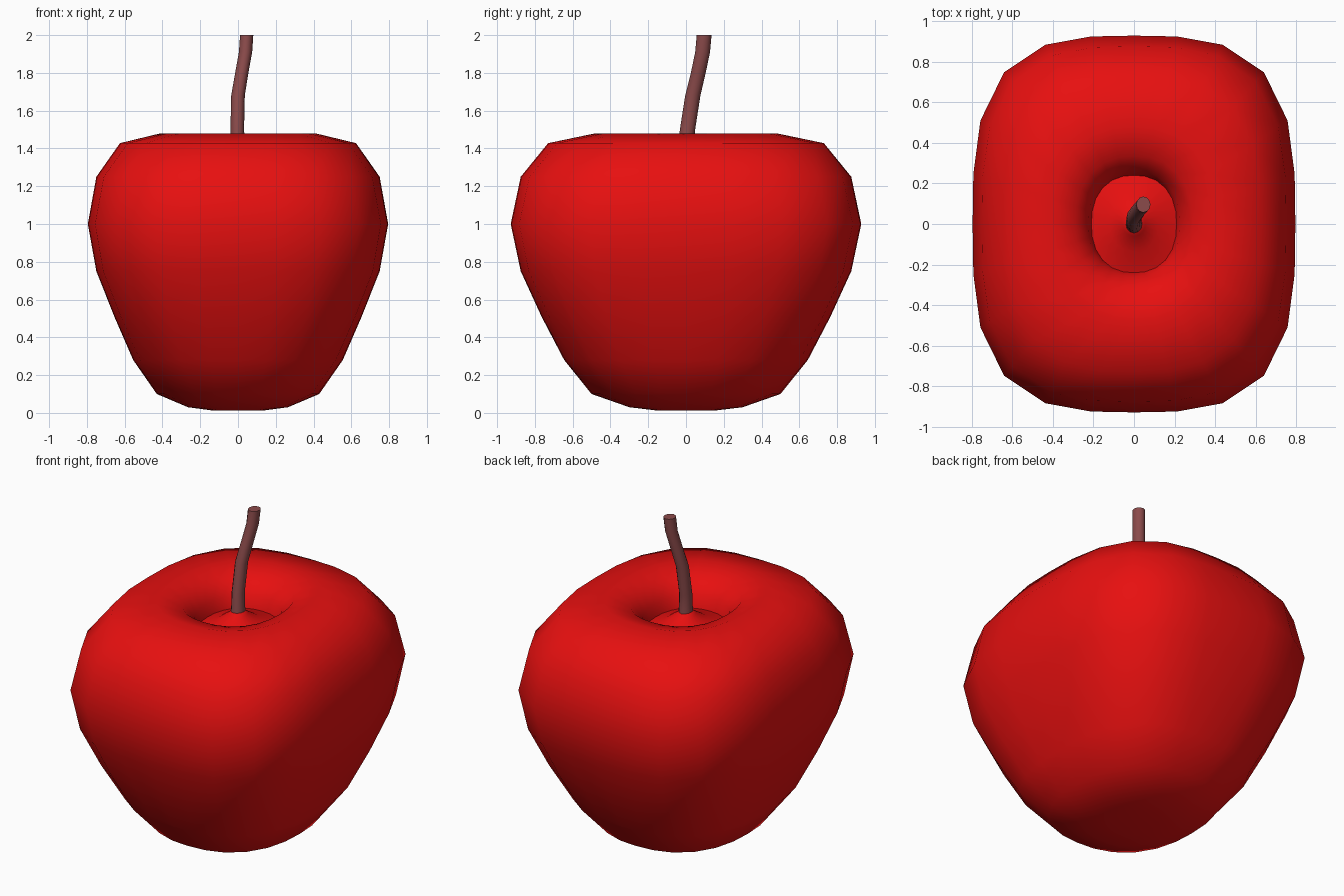
import bpy, bmesh
from math import sin, cos, pi, radians

if "Cube" in bpy.data.objects:
    bpy.data.objects.remove(bpy.data.objects["Cube"])


def material(name, color):
    m = bpy.data.materials.new(name)
    m.diffuse_color = color
    m.use_nodes = True
    m.node_tree.nodes["Principled BSDF"].inputs["Base Color"].default_value = m.diffuse_color
    return m


def loft(name, rings, mat):
    """Skin equal-sized rings of points and cap both ends."""
    bm = bmesh.new()
    loops = [[bm.verts.new(p) for p in ring] for ring in rings]
    n = len(loops[0])
    for a, b in zip(loops, loops[1:]):
        for i in range(n):
            j = (i + 1) % n
            bm.faces.new((a[i], a[j], b[j], b[i]))
    for loop in (loops[0], loops[-1]):
        cap = bm.faces.new(loop)
        bmesh.ops.poke(bm, faces=[cap])
    bmesh.ops.recalc_face_normals(bm, faces=bm.faces[:])
    me = bpy.data.meshes.new(name)
    bm.to_mesh(me)
    bm.free()
    ob = bpy.data.objects.new(name, me)
    bpy.context.collection.objects.link(ob)
    me.materials.append(mat)
    bpy.ops.object.select_all(action='DESELECT')
    ob.select_set(True)
    bpy.context.view_layer.objects.active = ob
    bpy.ops.object.shade_smooth_by_angle(angle=radians(60))
    return ob


def rounded_ring(a, b, z, e, n=24):
    """Superellipse ring with half-widths a, b and exponent e."""
    pts = []
    for i in range(n):
        t = 2 * pi * i / n
        c, s = cos(t), sin(t)
        r = (abs(c) ** e + abs(s) ** e) ** (-1 / e)
        pts.append((a * r * c, b * r * s, z))
    return pts


red = material("apple_red", (0.8, 0.005, 0.005, 1))
brown = material("stem_brown", (0.26, 0.07, 0.07, 1))

# Apple body: squarish rings from base to shoulder, then into the stem hollow
profile = [
    (0.13, 0.15, 0.012, 2.2), (0.265, 0.30, 0.03, 2.3),
    (0.43, 0.50, 0.10, 2.4), (0.555, 0.645, 0.28, 2.8),
    (0.655, 0.765, 0.51, 3.1), (0.75, 0.875, 0.75, 3.2),
    (0.795, 0.928, 1.00, 3.2), (0.75, 0.875, 1.25, 3.1),
    (0.625, 0.73, 1.428, 2.8), (0.41, 0.48, 1.48, 2.4),
    (0.29, 0.335, 1.44, 2.3), (0.225, 0.26, 1.36, 2.3),
    (0.21, 0.24, 1.29, 2.3), (0.12, 0.135, 1.325, 2.1),
    (0.055, 0.06, 1.37, 2.0), (0.03, 0.03, 1.40, 2.0),
]
loft("apple_body", [rounded_ring(*p) for p in profile], red)

# Stem: gently bent tapering tube
path = [
    (0.0, 0.0, 1.33, 0.045), (0.0, 0.002, 1.42, 0.038),
    (-0.004, 0.008, 1.50, 0.036), (0.0, 0.036, 1.68, 0.036),
    (0.02, 0.065, 1.80, 0.035), (0.04, 0.088, 1.91, 0.035),
    (0.046, 0.096, 2.0, 0.035),
]
loft("stem", [[(x + r * cos(2 * pi * i / 12), y + 1.12 * r * sin(2 * pi * i / 12), z)
               for i in range(12)] for x, y, z, r in path], brown)
